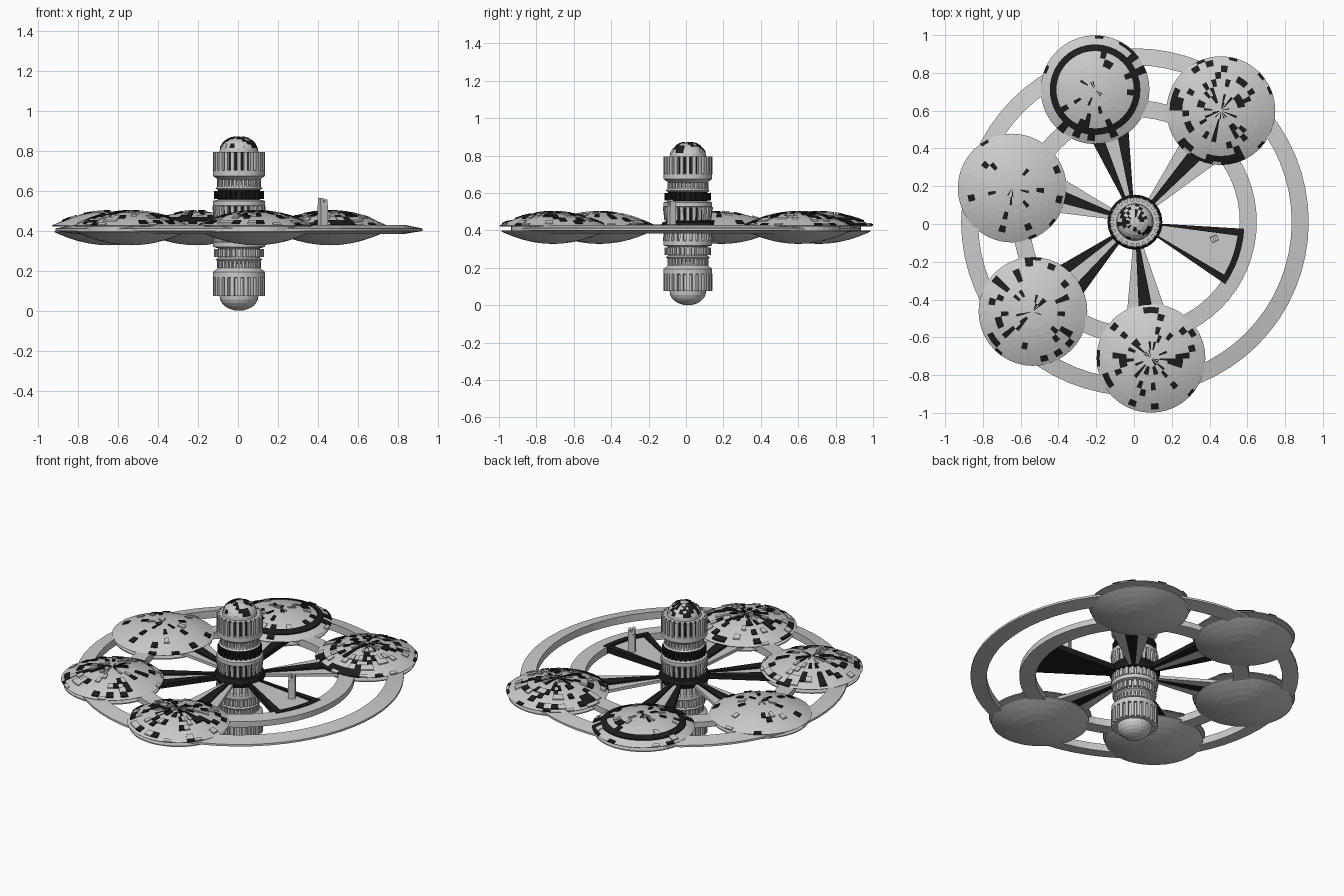
import bpy, bmesh, math, random
from mathutils import Vector, Matrix

if "Cube" in bpy.data.objects:
    bpy.data.objects.remove(bpy.data.objects["Cube"])

random.seed(7)
CX, CY, MID = 0.005, 0.01, 0.435
black = bpy.data.materials.new("black")
black.diffuse_color = (0.012, 0.012, 0.012, 1)
black.use_nodes = True
black.node_tree.nodes["Principled BSDF"].inputs["Base Color"].default_value = black.diffuse_color
grey = bpy.data.materials.new("grey")
grey.diffuse_color = (0.8, 0.8, 0.8, 1)
grey.use_nodes = True
grey.node_tree.nodes["Principled BSDF"].inputs["Base Color"].default_value = grey.diffuse_color


def finish(name, bm, loc=(CX, CY, 0), recalc=True):
    if recalc:
        bmesh.ops.recalc_face_normals(bm, faces=bm.faces)
    me = bpy.data.meshes.new(name)
    bm.to_mesh(me)
    bm.free()
    me.materials.append(grey)
    me.materials.append(black)
    ob = bpy.data.objects.new(name, me)
    ob.location = loc
    bpy.context.collection.objects.link(ob)
    return ob


def lathe(bm, profile, segs=48, closed=False, dark=()):
    """Spin an (r, z) profile; dark lists the profile bands painted black."""
    rows = []
    for r, z in profile:
        if r < 1e-6:
            rows.append([bm.verts.new((0, 0, z))] * segs)
        else:
            rows.append([bm.verts.new((r * math.cos(math.tau * i / segs),
                                       r * math.sin(math.tau * i / segs), z)) for i in range(segs)])
    faces = []
    n = len(rows)
    for j in range(n if closed else n - 1):
        a, b = rows[j], rows[(j + 1) % n]
        band = []
        for i in range(segs):
            k = (i + 1) % segs
            f = bm.faces.new(list(dict.fromkeys((a[i], a[k], b[k], b[i]))))
            f.material_index = int(j in dark)
            band.append(f)
        faces.append(band)
    return faces


def tiles(bm, bands, height, prob, dark_share, dark_bands=()):
    """Raise random panels of a lathed surface, some painted black."""
    chosen = []
    for j, band in enumerate(bands):
        full = j in dark_bands
        for f in band:
            if full or random.random() < prob:
                f.material_index = int(full or random.random() < dark_share)
                chosen.append(f)
    bmesh.ops.recalc_face_normals(bm, faces=bm.faces)
    out = bmesh.ops.extrude_discrete_faces(bm, faces=chosen)
    for f in out["faces"]:
        bmesh.ops.translate(bm, verts=f.verts, vec=(0, 0, height))


def teeth(name, r0, r1, z0, z1, count, dark, fill=0.6, lean=0.0):
    """Ring of upright blocks around the hub."""
    bm = bmesh.new()
    for i in range(count):
        w = fill * math.tau * r1 / count
        m = (Matrix.Rotation(math.tau * i / count, 4, 'Z')
             @ Matrix.Translation(((r0 + r1) / 2, 0, (z0 + z1) / 2))
             @ Matrix.Rotation(lean, 4, 'Y') @ Matrix.Diagonal((r1 - r0, w, z1 - z0, 1)))
        vs = bmesh.ops.create_cube(bm, size=1, matrix=m)["verts"]
        for f in {f for v in vs for f in v.link_faces}:
            f.material_index = int(dark)
    finish(name, bm)


def sector(bm, r0, r1, a0, a1, z0, z1, dark, steps=6):
    """Solid slice of a flat ring between two angles in degrees."""
    grid = []
    for i in range(steps + 1):
        a = math.radians(a0 + (a1 - a0) * i / steps)
        c, s = math.cos(a), math.sin(a)
        grid.append([bm.verts.new((r * c, r * s, z)) for r, z in
                     ((r0, z0), (r1, z0), (r1, z1), (r0, z1))])
    fs = [bm.faces.new(grid[0]), bm.faces.new(grid[-1][::-1])]
    for a, b in zip(grid, grid[1:]):
        fs += [bm.faces.new((a[k], a[(k + 1) % 4], b[(k + 1) % 4], b[k])) for k in range(4)]
    for f in fs:
        f.material_index = int(dark)


# Outer and inner ring tracks
for name, prof in (("outer_ring", [(0.83, 0.385), (0.83, 0.43), (0.92, 0.412), (0.92, 0.40)]),
                   ("inner_ring", [(0.555, 0.385), (0.555, 0.43), (0.645, 0.425), (0.645, 0.39)])):
    bm = bmesh.new()
    lathe(bm, prof, 64, closed=True)
    finish(name, bm)

# Saucers: tiled upper dome, recessed waist, plain lower bowl
R = 0.288
saucers = [(-0.206, 0.711, 0.16, ()), (0.46, 0.60, 0.32, ()), (-0.645, 0.19, 0.1, ()),
           (-0.535, -0.463, 0.26, ()), (0.09, -0.711, 0.27, ())]
radii = [R, 0.272, 0.24, 0.205, 0.17, 0.13, 0.09, 0.045, 0.008]
for n, (x, y, prob, _) in enumerate(saucers, 1):
    bm = bmesh.new()
    bands = lathe(bm, [(0.23, 0.422), (R - 0.004, 0.422)]
                  + [(r, 0.426 + 0.072 * (1 - (r / R) ** 2)) for r in radii] + [(0, 0.498)], 40)
    plain = bands[2:3] if n == 3 else []
    tiles(bm, bands[2:-1], 0.007, prob, 0.62, (2,) if n == 1 else ())
    finish(f"saucer_top_{n}", bm, (x, y, 0), recalc=False)
    bm = bmesh.new()
    bowl = [0.275, 0.25, 0.21, 0.16, 0.11, 0.05, 0]
    lathe(bm, [(0.225, 0.424), (0.225, 0.4), (0.275, 0.4)]
          + [(r, 0.394 - 0.066 * (1 - (r / 0.275) ** 2)) for r in bowl], 40)
    finish(f"saucer_bowl_{n}", bm, (x, y, 0))

# Spokes: three-banded wedges running from hub to each saucer
for n, (mid, edge_dark) in enumerate(((106, 1), (48, 0), (161, 0), (222, 1), (277, 0)), 1):
    bm = bmesh.new()
    for k, (a0, a1) in enumerate(((-12, -4.5), (-4.5, 4.5), (4.5, 12))):
        dark = (k != 1) == bool(edge_dark)
        sector(bm, 0.09, 0.6, mid + a0, mid + a1, 0.40, 0.428 if dark else 0.418, dark, 2)
    finish(f"spoke_{n}", bm)

# Open docking wedge with black frame
bm = bmesh.new()
sector(bm, 0.09, 0.56, -33, -5, 0.405, 0.42, False)
sector(bm, 0.09, 0.56, -33, -5, 0.395, 0.404, True)
sector(bm, 0.09, 0.575, -7.5, -3.5, 0.395, 0.43, True, 2)
sector(bm, 0.09, 0.575, -34.5, -30.5, 0.395, 0.43, True, 2)
sector(bm, 0.548, 0.58, -34.5, -3.5, 0.395, 0.432, True)
finish("docking_wedge", bm)

# Small tower on the docking wedge
bm = bmesh.new()
for dx, sx, sy, z0, z1 in ((0, 0.04, 0.036, 0.42, 0.53), (0, 0.03, 0.028, 0.53, 0.545),
                           (-0.011, 0.016, 0.03, 0.53, 0.565), (0.012, 0.014, 0.03, 0.53, 0.558)):
    bmesh.ops.create_cube(bm, size=1, matrix=Matrix.Rotation(0.45, 4, 'Z')
                          @ Matrix.Translation((dx, 0, (z0 + z1) / 2))
                          @ Matrix.Diagonal((sx, sy, z1 - z0, 1)))
finish("docking_tower", bm, (0.425, -0.078, 0))

# Hub column: half profile as offsets from the middle plane, used both ways
half = [(0.118, 0), (0.118, 0.085), (0.13, 0.092), (0.13, 0.115), (0.105, 0.122), (0.105, 0.17),
        (0.118, 0.178), (0.096, 0.2), (0.096, 0.215), (0.13, 0.24), (0.13, 0.268), (0.114, 0.27),
        (0.114, 0.36), (0.098, 0.36)]
cap = [(0.098 * math.cos(a), 0.36 + 0.075 * math.sin(a))
       for a in (math.radians(15 * i) for i in range(1, 7))]
for name, s, dark in (("hub_upper", 1, {0, 4, 11}), ("hub_lower", -1, ())):
    bm = bmesh.new()
    lathe(bm, [(r, MID + s * h) for r, h in half], 40, dark=dark)
    finish(name, bm)
    bm = bmesh.new()
    bands = lathe(bm, [(max(r, 0.0), MID + s * h) if r > 1e-4 else (0, MID + s * h)
                       for r, h in [(0.098, 0.355)] + cap], 24)
    if s > 0:
        tiles(bm, bands[1:-1], 0.006, 0.45, 0.75)
    finish(name + "_dome", bm, recalc=s < 0)
    for part, r0, r1, h0, h1, count, lean in (
            ("crown_teeth", 0.11, 0.131, 0.265, 0.36, 24, 0),
            ("waist_teeth", 0.1, 0.124, 0.125, 0.165, 28, 0),
            ("neck_teeth", 0.09, 0.11, 0.183, 0.222, 32, 0),
            ("base_teeth", 0.112, 0.13, 0.02, 0.092, 24, 0.12 * s)):
        z0, z1 = sorted((MID + s * h0, MID + s * h1))
        teeth(f"{name}_{part}", r0, r1, z0, z1, count, s > 0 and part == "waist_teeth",
              0.55, lean)

# Black collar where the spokes meet the hub
bm = bmesh.new()
lathe(bm, [(0.1, 0.39), (0.135, 0.395), (0.145, 0.42), (0.135, 0.445), (0.1, 0.45)], 40,
      closed=True, dark=range(5))
finish("hub_collar", bm)
